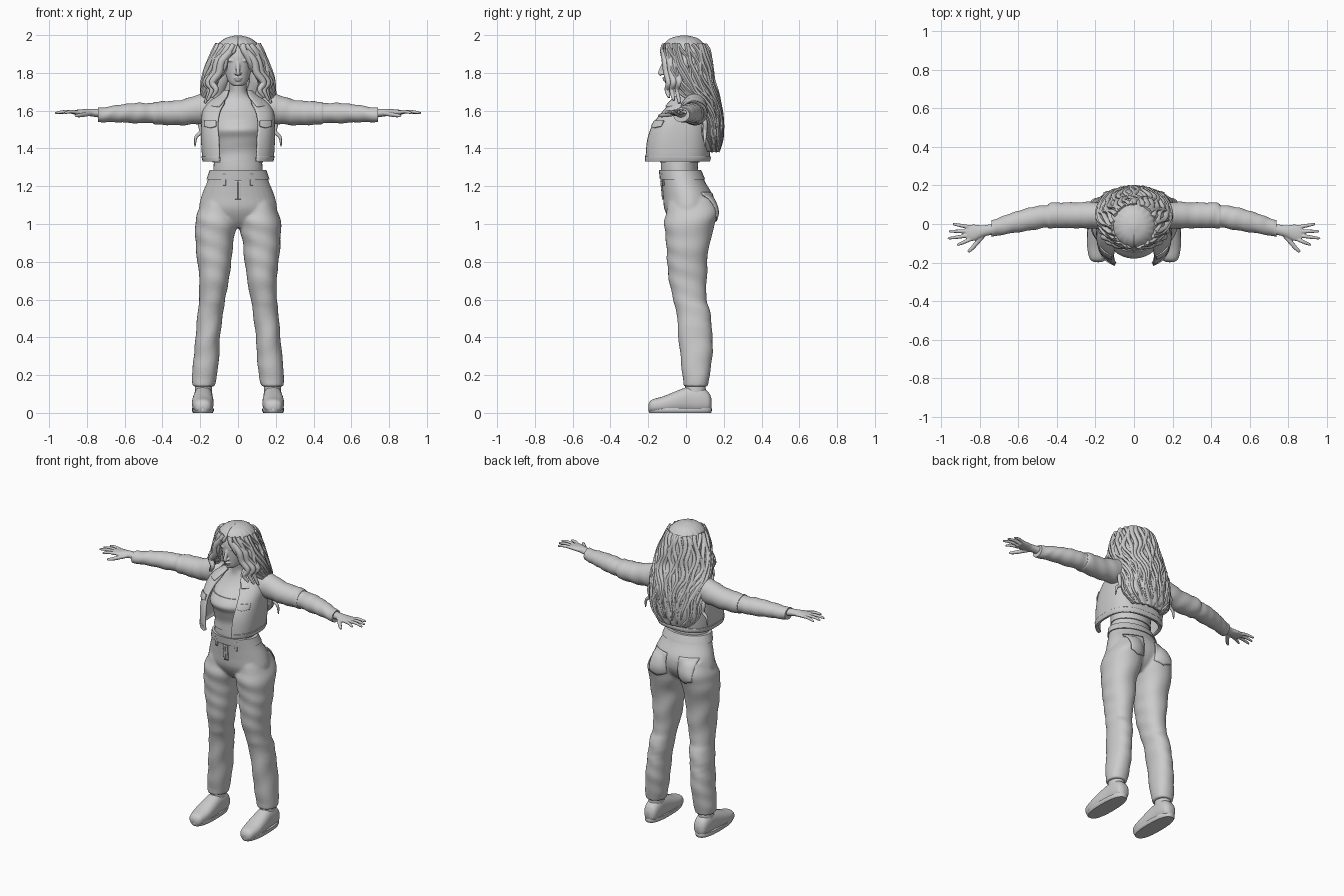
import bpy, bmesh, math, random
from mathutils import Vector

random.seed(4)
cube = bpy.data.objects.get("Cube")
if cube:
    bpy.data.objects.remove(cube)

mat = bpy.data.materials.new("clay grey")
mat.use_nodes = True
mat.diffuse_color = (0.6, 0.6, 0.6, 1)
mat.node_tree.nodes["Principled BSDF"].inputs["Base Color"].default_value = (0.6, 0.6, 0.6, 1)


def spline(pts, n=5):
    """Smooth samples through a list of equal-length tuples."""
    out = []
    for i in range(len(pts) - 1):
        a, b, c, d = (pts[max(0, min(len(pts) - 1, i + k))] for k in (-1, 0, 1, 2))
        for s in range(n):
            t = s / n
            out.append(tuple(q + .5 * t * (r - p + t * (2*p - 5*q + 4*r - w + t * (3*(q - r) + w - p)))
                             for p, q, r, w in zip(a, b, c, d)))
    return out + [tuple(pts[-1])]


def power(v, e):
    return math.copysign(abs(v) ** e, v)


def bridge(bm, rings, closed=True):
    n = len(rings[0])
    for lo, hi in zip(rings, rings[1:]):
        for j in range(n if closed else n - 1):
            k = (j + 1) % n
            bm.faces.new((lo[j], lo[k], hi[k], hi[j]))


def loft(bm, rings, axis="z", e=1.0, fold=0.0, freq=60, n=32, grow=0.0):
    """Closed body from rings (position, centre a, centre b, radius a, radius b)."""
    made = []
    for s, a, b, ra, rb in spline(rings):
        ring = []
        for j in range(n):
            t = 2 * math.pi * j / n
            f = 1 + fold * math.sin(freq * s + 2.5 * math.sin(t + 7 * s))
            u = a + (ra + grow) * f * power(math.sin(t), e)
            v = b - (rb + grow) * f * power(math.cos(t), e)
            co = {"z": (u, v, s), "x": (s, u, v), "y": (u, s, max(v, 0))}[axis]
            ring.append(bm.verts.new(co))
        made.append(ring)
    bridge(bm, made)
    bm.faces.new(made[0])
    bm.faces.new(made[-1])


def shell_point(ring, f, e=1.0, wave=0.0):
    """Point at fraction f around an open ring (z, cy, rx, ry, gap in degrees)."""
    z, cy, rx, ry, gap = ring
    g = math.radians(max(gap, 0))
    t = g + f * (2 * math.pi - 2 * g)
    w = 1 + wave * math.sin(18 * t + 2.2 * math.sin(22 * z)) * min(1, (2.0 - z) * 8)
    return Vector((rx * w * power(math.sin(t), e), cy - ry * w * power(math.cos(t), e), z))


def shell(bm, rings, e=1.0, wave=0.0, n=72):
    made = [[bm.verts.new(shell_point(r, j / n, e, wave)) for j in range(n + 1)] for r in spline(rings)]
    bridge(bm, made, False)
    return made


def tube(bm, pts, radius, tip=0.3, n=8, flat=1.0):
    """Tapered strand or finger through points."""
    path = [Vector(p) for p in spline(pts, 6)]
    made = []
    for i, p in enumerate(path):
        d = (path[min(i + 1, len(path) - 1)] - path[max(i - 1, 0)]).normalized()
        side = d.cross(Vector((.1, 1, .3))).normalized()
        up = side.cross(d)
        u = i / (len(path) - 1)
        r = radius * (1 - (1 - tip) * u ** 3)
        made.append([bm.verts.new(p + r * (math.cos(q) * side + flat * math.sin(q) * up))
                     for q in (2 * math.pi * j / n for j in range(n))])
    bridge(bm, made)
    bm.faces.new(made[0])
    bm.faces.new(made[-1])


def ball(bm, centre, size):
    verts = bmesh.ops.create_uvsphere(bm, u_segments=16, v_segments=10, radius=1)["verts"]
    for v in verts:
        v.co = Vector(centre) + Vector([a * b for a, b in zip(v.co, size)])


def finish(bm, name, mirror=False, voxel=0, smooth=4, thick=0, fix=True):
    if fix:
        bmesh.ops.recalc_face_normals(bm, faces=bm.faces)
    mesh = bpy.data.meshes.new(name)
    bm.to_mesh(mesh)
    bm.free()
    ob = bpy.data.objects.new(name, mesh)
    bpy.context.collection.objects.link(ob)
    mesh.materials.append(mat)
    bpy.ops.object.select_all(action="DESELECT")
    ob.select_set(True)
    bpy.context.view_layer.objects.active = ob
    bpy.ops.object.shade_smooth_by_angle(angle=math.radians(50))
    if mirror:
        ob.modifiers.new("Mirror", "MIRROR").use_mirror_merge = False
    if thick:
        m = ob.modifiers.new("Solidify", "SOLIDIFY")
        m.thickness, m.offset = thick, -1
    if voxel:
        m = ob.modifiers.new("Remesh", "REMESH")
        m.mode, m.voxel_size, m.use_smooth_shade = "VOXEL", voxel, True
        m = ob.modifiers.new("Smooth", "SMOOTH")
        m.factor, m.iterations = 0.5, smooth
    return ob


def patch(name, target, x, z, w, h, front, point=0.0):
    """Thin plate laid on a target's front or back, mirrored to both sides."""
    bm = bmesh.new()
    bmesh.ops.create_grid(bm, x_segments=10, y_segments=10, size=0.5)
    for v in bm.verts:
        drop = point * (1 - 2 * abs(v.co.x)) if v.co.y < 0 else 0
        v.co = Vector((x + v.co.x * w, -.5 if front else .5, z + v.co.y * h + drop * 2 * v.co.y))
    for f in bm.faces:
        f.normal_update()
        if (f.normal.y < 0) != front:
            f.normal_flip()
    ob = finish(bm, name, fix=False)
    m = ob.modifiers.new("Wrap", "SHRINKWRAP")
    m.target, m.wrap_method, m.use_project_y = target, "PROJECT", True
    m.use_positive_direction, m.use_negative_direction = front, not front
    m = ob.modifiers.new("Solidify", "SOLIDIFY")
    m.thickness, m.offset = 0.007, 1
    ob.modifiers.new("Mirror", "MIRROR").use_mirror_merge = False


# Head with face features blended in
bm = bmesh.new()
loft(bm, [(1.73, 0, -.078, .024, .024), (1.75, 0, -.06, .048, .05), (1.79, 0, -.04, .065, .076),
          (1.84, 0, -.028, .074, .092), (1.89, 0, -.02, .076, .1), (1.94, 0, -.01, .07, .09),
          (1.97, 0, 0, .045, .06)])
tube(bm, [(0, -.112, 1.86), (0, -.126, 1.83), (0, -.138, 1.80), (0, -.128, 1.79)], .011, .9)
for s in (-1, 1):
    ball(bm, (s * .01, -.122, 1.797), (.009, .012, .008))
    ball(bm, (s * .03, -.1, 1.865), (.026, .018, .009))
    ball(bm, (s * .03, -.098, 1.843), (.016, .012, .008))
ball(bm, (0, -.112, 1.772), (.022, .014, .006))
ball(bm, (0, -.109, 1.761), (.018, .014, .006))
ball(bm, (0, -.095, 1.743), (.018, .016, .013))
finish(bm, "head", voxel=.004, smooth=3)

# Neck and torso, with a fitted top over them
torso = [(1.24, 0, -.03, .135, .1), (1.30, 0, -.035, .13, .098), (1.38, 0, -.03, .125, .102),
         (1.45, 0, -.03, .138, .122), (1.50, 0, -.035, .145, .138), (1.55, 0, -.02, .14, .12),
         (1.60, 0, 0, .13, .085), (1.65, 0, .01, .1, .06), (1.69, 0, .01, .052, .052),
         (1.74, 0, 0, .045, .048), (1.80, 0, -.005, .045, .05)]
bm = bmesh.new()
loft(bm, torso)
finish(bm, "torso")
bm = bmesh.new()
loft(bm, [(1.325, 0, -.033, .128, .099)] + torso[2:6], grow=.006, fold=.006, freq=90)
finish(bm, "fitted_top")

# Trousers: hips and legs blended together
bm = bmesh.new()
loft(bm, [(.98, 0, .01, .11, .06), (1.02, 0, .015, .19, .1), (1.08, 0, .015, .207, .13), (1.15, 0, .01, .193, .132),
          (1.22, 0, -.013, .165, .116), (1.275, 0, -.03, .147, .107)])
leg = [(.14, .182, .052, .058, .065), (.2, .177, .053, .067, .072), (.3, .167, .055, .067, .085),
       (.4, .16, .05, .065, .09), (.54, .145, .038, .068, .09), (.6, .137, .02, .069, .088),
       (.7, .127, .01, .078, .1), (.8, .125, .007, .09, .107), (.9, .125, .01, .1, .115),
       (1.0, .116, .02, .111, .135), (1.06, .112, .03, .102, .137), (1.14, .1, .03, .08, .115)]
for s in (-1, 1):
    loft(bm, [(z, s * x, y, a, b) for z, x, y, a, b in leg], e=.92, fold=.022, freq=50)
trousers = finish(bm, "trousers", voxel=.008, smooth=4)
bm = bmesh.new()
loft(bm, [(1.235, 0, -.018, .163, .116), (1.25, 0, -.022, .158, .114), (1.285, 0, -.032, .147, .108)], grow=.004)
finish(bm, "waistband")
patch("back_pocket", trousers, .1, 1.1, .11, .13, False, .02)
patch("front_belt_loop", trousers, .07, 1.235, .014, .06, True)
patch("trouser_fly", trousers, .008, 1.18, .014, .1, True)

# Shoes with soles and ankles
bm = bmesh.new()
loft(bm, [(-.198, .187, .03, .02, .018), (-.18, .187, .036, .043, .034), (-.12, .187, .044, .056, .044),
          (-.05, .186, .058, .056, .058), (.02, .184, .07, .051, .07), (.08, .183, .068, .049, .068),
          (.12, .183, .058, .04, .05), (.135, .183, .05, .02, .025)], axis="y", e=.85)
loft(bm, [(.06, .183, .05, .045, .055), (.12, .183, .05, .045, .055), (.2, .18, .05, .045, .05)])
finish(bm, "shoes", mirror=True)
bm = bmesh.new()
loft(bm, [(0, .186, -.03, .052, .163), (.012, .186, -.031, .058, .168), (.026, .186, -.031, .057, .167)], e=.8)
finish(bm, "shoe_soles", mirror=True)

# Open cropped jacket, its collar and pocket flaps
bm = bmesh.new()
shell(bm, [(1.33, -.052, .18, .172, 26), (1.36, -.05, .19, .176, 25), (1.45, -.042, .196, .175, 25),
           (1.53, -.028, .195, .16, 27), (1.60, -.002, .187, .127, 24), (1.65, .012, .15, .095, 22),
           (1.69, .02, .085, .062, 36)], e=.75)
jacket = finish(bm, "jacket", thick=.014, fix=False)
bm = bmesh.new()
shell(bm, [(1.33, -.052, .186, .178, 26), (1.345, -.05, .191, .181, 26), (1.36, -.05, .194, .18, 25)], e=.75)
finish(bm, "jacket_hem", thick=.012, fix=False)
bm = bmesh.new()
shell(bm, [(1.625, .0, .162, .13, 36), (1.655, .01, .14, .105, 30), (1.685, .018, .098, .076, 32),
           (1.71, .02, .072, .06, 42)], e=.85)
finish(bm, "jacket_collar", thick=.012, fix=False)
patch("chest_pocket_flap", jacket, .145, 1.53, .06, .03, True, .008)

# Sleeves
bm = bmesh.new()
loft(bm, [(.13, .035, 1.595, .07, .075), (.2, .045, 1.608, .07, .078), (.3, .045, 1.59, .067, .067),
          (.42, .045, 1.587, .066, .061), (.445, .042, 1.587, .063, .058), (.455, .04, 1.587, .058, .052),
          (.53, .028, 1.587, .06, .054), (.63, .006, 1.585, .053, .046), (.7, -.013, 1.579, .046, .04),
          (.74, -.025, 1.577, .043, .038)], axis="x", fold=.03, freq=85)
finish(bm, "sleeves", mirror=True)

# Hands with splayed fingers
bm = bmesh.new()
loft(bm, [(.7, -.02, 1.583, .03, .025), (.78, -.036, 1.59, .029, .02), (.83, -.045, 1.591, .042, .016),
          (.87, -.047, 1.591, .041, .012)], axis="x", n=20)
for base, tip in (((.85, -.08), (.92, -.11)), ((.86, -.06), (.968, -.075)),
                  ((.86, -.038), (.962, -.038)), ((.85, -.017), (.942, .0))):
    mid = [(a + b) / 2 for a, b in zip(base, tip)]
    tube(bm, [(*base, 1.591), (*mid, 1.595), (*tip, 1.587)], .0105, .5)
tube(bm, [(.775, -.05, 1.586), (.81, -.09, 1.58), (.84, -.125, 1.575), (.862, -.145, 1.573)], .013, .5)
finish(bm, "hands", mirror=True, voxel=.004, smooth=2)

# Long wavy hair: a shell around the face, strands over it
hair = [(1.38, .1, .13, .075, 115), (1.45, .085, .18, .11, 105), (1.55, .075, .192, .12, 98),
        (1.64, .06, .192, .12, 82), (1.70, .04, .188, .125, 52), (1.76, .02, .182, .125, 34),
        (1.82, .01, .165, .128, 27), (1.88, 0, .14, .128, 21), (1.925, -.005, .12, .122, 6),
        (1.96, -.01, .098, .1, 0), (1.985, -.01, .063, .068, 0), (1.998, -.01, .015, .016, 0)]
bm = bmesh.new()
top = shell(bm, hair, wave=.035, n=120)[-1]
bm.faces.new(top)
finish(bm, "hair", thick=.028, fix=False)
bm = bmesh.new()
levels = spline(hair, 3)
for k in range(30):
    phase, low = random.uniform(0, 6), random.randint(0, 5)
    path = []
    for ring in reversed(levels[low:-7]):
        f = .02 + .96 * k / 29 + .016 * math.sin(32 * ring[0] + phase)
        path.append(shell_point(ring, min(max(f, 0), 1)))
    tube(bm, path, random.uniform(.012, .018), .25, flat=.8)
finish(bm, "hair_strands")
bm = bmesh.new()
for dx, dy, dz in ((0, 0, 0), (.022, .025, -.015), (.035, .055, -.03)):
    tube(bm, [(.04 + dx, -.112 + dy, 1.915), (.085 + dx, -.108 + dy, 1.86), (.10 + dx, -.1 + dy, 1.80),
              (.135 + dx, -.09 + dy, 1.75), (.115 + dx, -.1 + dy, 1.71), (.14 + dx, -.09 + dy, 1.67 + dz)], .021, .3)
tube(bm, [(.18, .08, 1.6), (.2, .1, 1.54), (.195, .1, 1.49), (.222, .1, 1.46), (.228, .1, 1.41)], .013, .2)
finish(bm, "front_locks", mirror=True)
